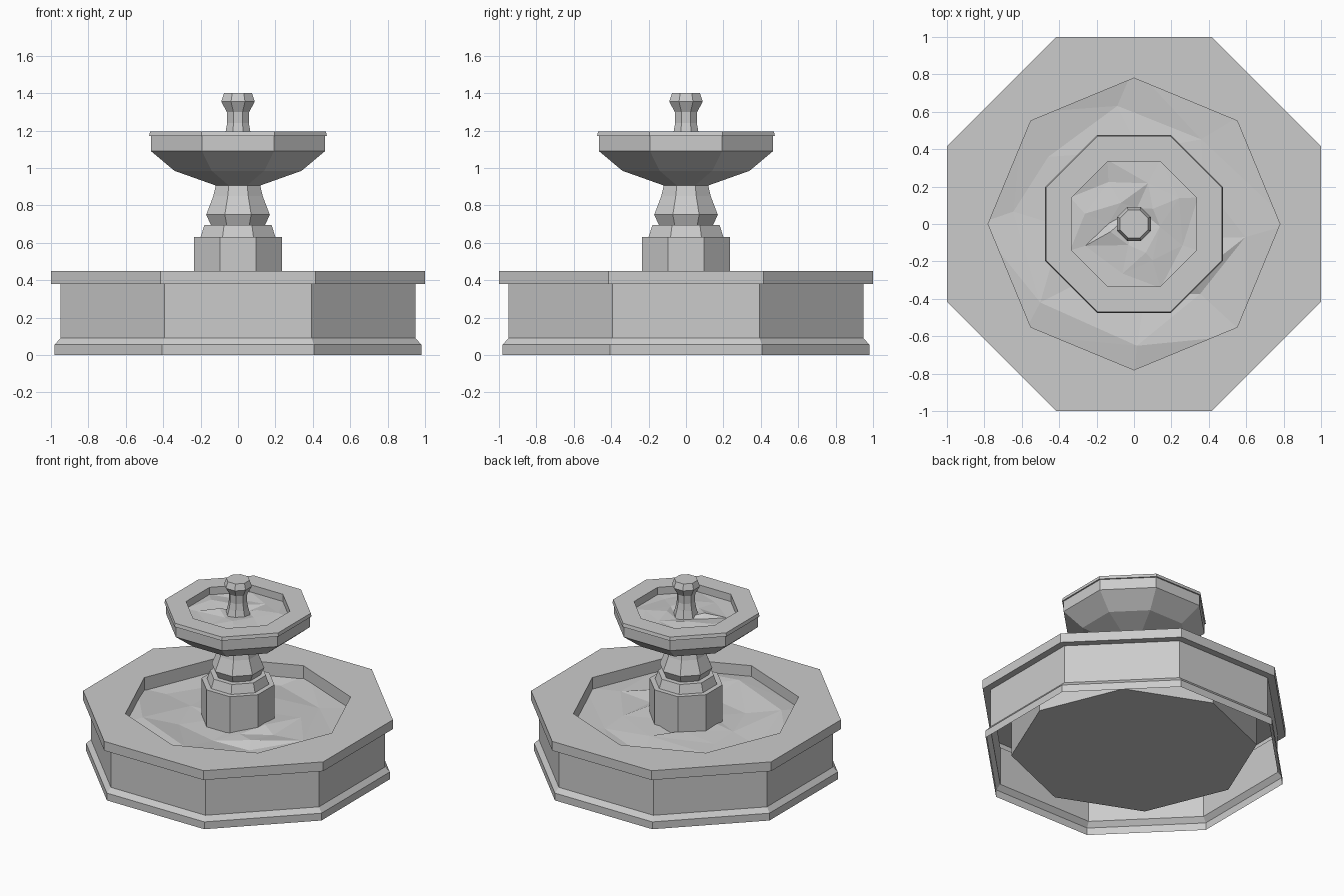
import bpy, bmesh, math, random

if "Cube" in bpy.data.objects:
    bpy.data.objects.remove(bpy.data.objects["Cube"], do_unlink=True)

random.seed(7)
SIDES = 8
HALF = math.pi / SIDES

stone = bpy.data.materials.new("grey_stone")
stone.use_nodes = True
GREY = (0.6, 0.6, 0.6, 1)
stone.diffuse_color = GREY
bsdf = stone.node_tree.nodes["Principled BSDF"]
bsdf.inputs["Base Color"].default_value = GREY
bsdf.inputs["Roughness"].default_value = 0.9


def finish(name, bm):
    mesh = bpy.data.meshes.new(name)
    bm.to_mesh(mesh)
    bm.free()
    mesh.materials.append(stone)
    obj = bpy.data.objects.new(name, mesh)
    bpy.context.collection.objects.link(obj)
    return obj


def ring(bm, radius, z, turn, count=SIDES):
    step = 2 * math.pi / count
    return [bm.verts.new((radius * math.cos(turn + k * step),
                          radius * math.sin(turn + k * step), z))
            for k in range(count)]


def bridge(bm, low, high):
    n = len(low)
    for k in range(n):
        m = (k + 1) % n
        bm.faces.new((low[k], low[m], high[m], high[k]))


def lathe(name, profile, inner=(), cap=True):
    """Octagonal turned part; profile = (distance to flat side, z).
    Points in inner are corner radii with corners on the axes."""
    bm = bmesh.new()
    rings = [ring(bm, a / math.cos(HALF), z, HALF) for a, z in profile]
    rings += [ring(bm, r, z, 0) for r, z in inner]
    for low, high in zip(rings, rings[1:]):
        bridge(bm, low, high)
    if cap:
        bm.faces.new(rings[-1])
    return finish(name, bm)


def water(name, radius, bottom, level, ripple, turn, steps):
    """Solid pool with an irregular faceted surface."""
    bm = bmesh.new()
    base = ring(bm, radius, bottom, turn)
    bm.faces.new(base[::-1])
    last = ring(bm, radius, level, turn)
    bridge(bm, base, last)
    for s in range(1, steps):
        r = radius * (1 - s / steps)
        new = ring(bm, r, level, turn)
        for v in new:
            v.co.x += random.uniform(-0.12, 0.12) * radius
            v.co.y += random.uniform(-0.12, 0.12) * radius
            v.co.z += random.uniform(-ripple, ripple)
        bridge(bm, last, new)
        last = new
    bm.faces.new(last)
    top = [f for f in bm.faces if min(v.co.z for v in f.verts) > bottom + 0.001]
    bmesh.ops.triangulate(bm, faces=top)
    return finish(name, bm)


# Large lower basin: plinth, wall, overhanging rim and inner wall, open below
lathe("basin_wall",
      [(0.98, 0), (0.98, 0.055), (0.95, 0.09), (0.95, 0.38), (1, 0.38), (1, 0.45)],
      inner=[(0.78, 0.45), (0.78, 0.30)], cap=False)
water("basin_water", 0.84, 0.085, 0.36, 0.03, 0, 4)

# Pedestal: block, collar and vase
lathe("pedestal_block", [(0.235, 0.28), (0.235, 0.63)])
lathe("pedestal_collar", [(0.2, 0.63), (0.18, 0.695)])
lathe("pedestal_vase", [(0.145, 0.695), (0.17, 0.75), (0.132, 0.85),
                        (0.118, 0.91)])

# Upper bowl with a thin lip and its water
lathe("upper_bowl",
      [(0.115, 0.905), (0.34, 0.985), (0.465, 1.09), (0.465, 1.17),
       (0.475, 1.17), (0.47, 1.195), (0.335, 1.195), (0.335, 1.07)])
water("bowl_water", 0.37, 1.075, 1.14, 0.025, HALF, 3)

# Finial
lathe("finial", [(0.09, 1.1), (0.067, 1.19), (0.058, 1.24), (0.06, 1.3),
                 (0.09, 1.355), (0.075, 1.4)])
